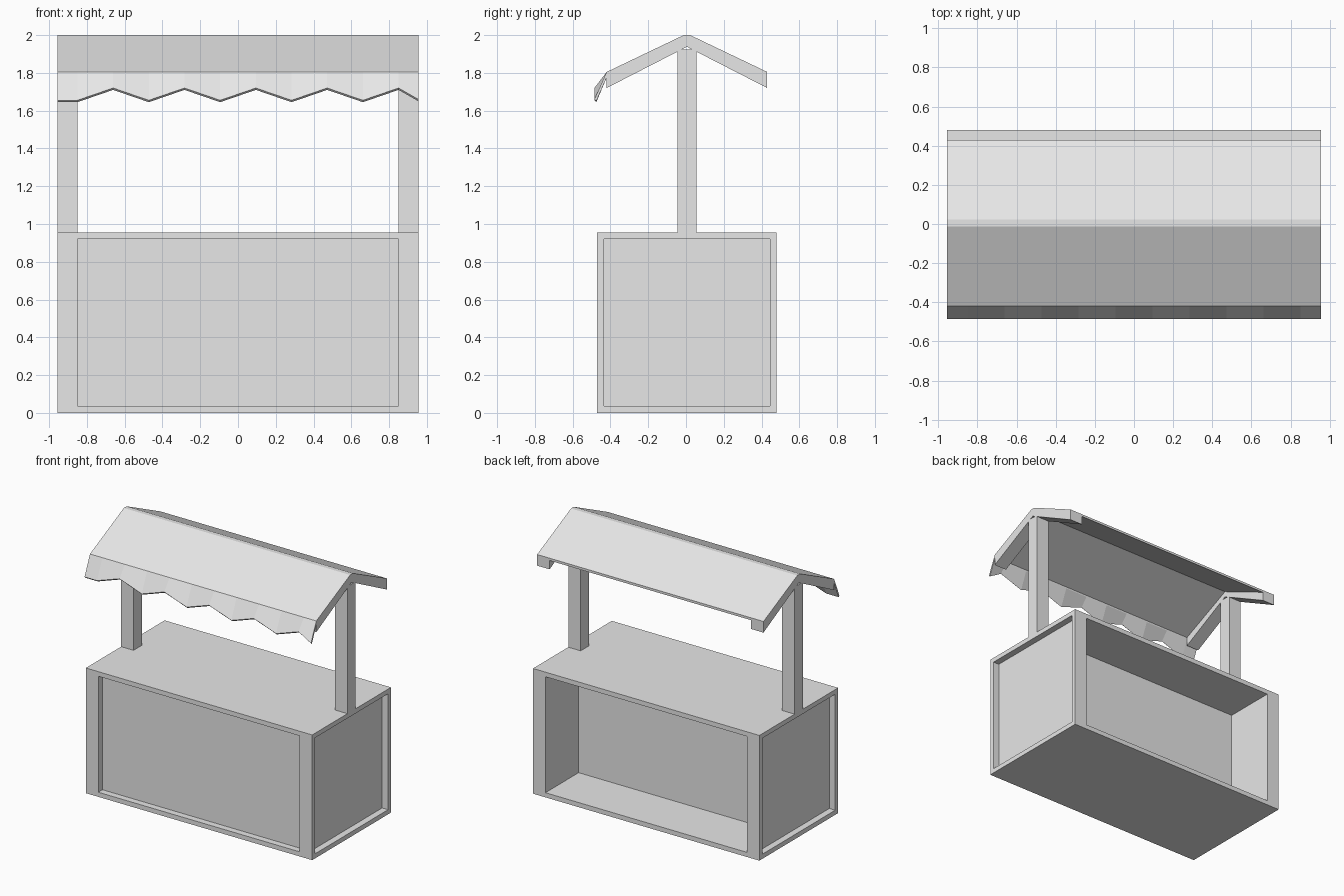
import bpy, bmesh
from mathutils import Vector

cube = bpy.data.objects.get("Cube")
if cube:
    bpy.data.objects.remove(cube, do_unlink=True)

grey = bpy.data.materials.new("plain_grey")
grey.use_nodes = True
GREY = (0.8, 0.8, 0.8, 1)
grey.diffuse_color = GREY
grey.node_tree.nodes["Principled BSDF"].inputs["Base Color"].default_value = GREY

HALF, INNER = 0.955, 0.85      # outer and inner half widths
MID = 0.005                    # y of the ridge and posts
TOP = 0.955                    # counter height


def finish(name, bm):
    bmesh.ops.recalc_face_normals(bm, faces=bm.faces)
    mesh = bpy.data.meshes.new(name)
    bm.to_mesh(mesh)
    bm.free()
    mesh.materials.append(grey)
    obj = bpy.data.objects.new(name, mesh)
    bpy.context.collection.objects.link(obj)
    return obj


def prism(name, profile, x0, x1):
    """Extrude a (y, z) profile along x."""
    bm = bmesh.new()
    face = bm.faces.new([bm.verts.new((x0, y, z)) for y, z in profile])
    new = bmesh.ops.extrude_face_region(bm, geom=[face])["geom"]
    bmesh.ops.translate(bm, vec=(x1 - x0, 0, 0),
                        verts=[v for v in new if isinstance(v, bmesh.types.BMVert)])
    return finish(name, bm)


# Counter: a box with recessed panels in front and sides, open shelf at the back
bm = bmesh.new()
bmesh.ops.create_cube(bm, size=1)
bmesh.ops.scale(bm, vec=(2 * HALF, 0.95, TOP), verts=bm.verts)
bmesh.ops.translate(bm, vec=(0, MID, TOP / 2), verts=bm.verts)
bm.normal_update()
for face in [f for f in bm.faces if abs(f.normal.z) < 0.5]:
    normal = face.normal.copy()
    bmesh.ops.inset_individual(bm, faces=[face], thickness=0.05)
    if abs(normal.y) > 0.5:
        for v in face.verts:
            v.co.x = INNER if v.co.x > 0 else -INNER
    depth = 0.4 if normal.y > 0.5 else 0.05
    inner = bmesh.ops.extrude_discrete_faces(bm, faces=[face])["faces"][0]
    bmesh.ops.translate(bm, vec=normal * -depth, verts=inner.verts)
finish("counter", bm)


# Roof profiles: gable with a narrow flat ridge, of a given thickness
def gable(eave_drop, ridge_drop):
    half, eave, flat = 0.425, 1.805, 0.017
    return [(MID - half, eave), (MID - flat, 2), (MID + flat, 2), (MID + half, eave),
            (MID + half, eave - eave_drop), (MID, 2 - ridge_drop),
            (MID - half, eave - eave_drop)]


prism("roof_panel", gable(0.018, 0.02), -INNER, INNER)

# Posts and end rafters on both sides
for side, s in (("left", 1), ("right", -1)):
    prism(side + "_rafter", gable(0.085, 0.062), s * INNER, s * HALF)
    prism(side + "_post", [(MID - 0.05, TOP), (MID + 0.05, TOP),
                           (MID + 0.05, 1.925), (MID - 0.05, 1.925)], s * INNER, s * HALF)

# Scalloped valance hanging from the front eave
edge = [(-HALF, 1.655), (-INNER, 1.655)]
edge += [(-INNER + 2 * INNER * i / 9, 1.72 if i % 2 else 1.655) for i in range(1, 10)]
edge.append((HALF, 1.66))
bm = bmesh.new()
rows = [[bm.verts.new((x, -0.42, 1.805)) for x, z in edge],
        [bm.verts.new((x, -0.485, z)) for x, z in edge],
        [bm.verts.new((x, -0.475, z - 0.01)) for x, z in edge],
        [bm.verts.new((x, -0.42, 1.775)) for x, z in edge]]
for r in range(4):
    a, b = rows[r], rows[(r + 1) % 4]
    for i in range(len(edge) - 1):
        bm.faces.new((a[i], a[i + 1], b[i + 1], b[i]))
for i in (0, -1):
    bm.faces.new([row[i] for row in rows])
finish("valance", bm)
